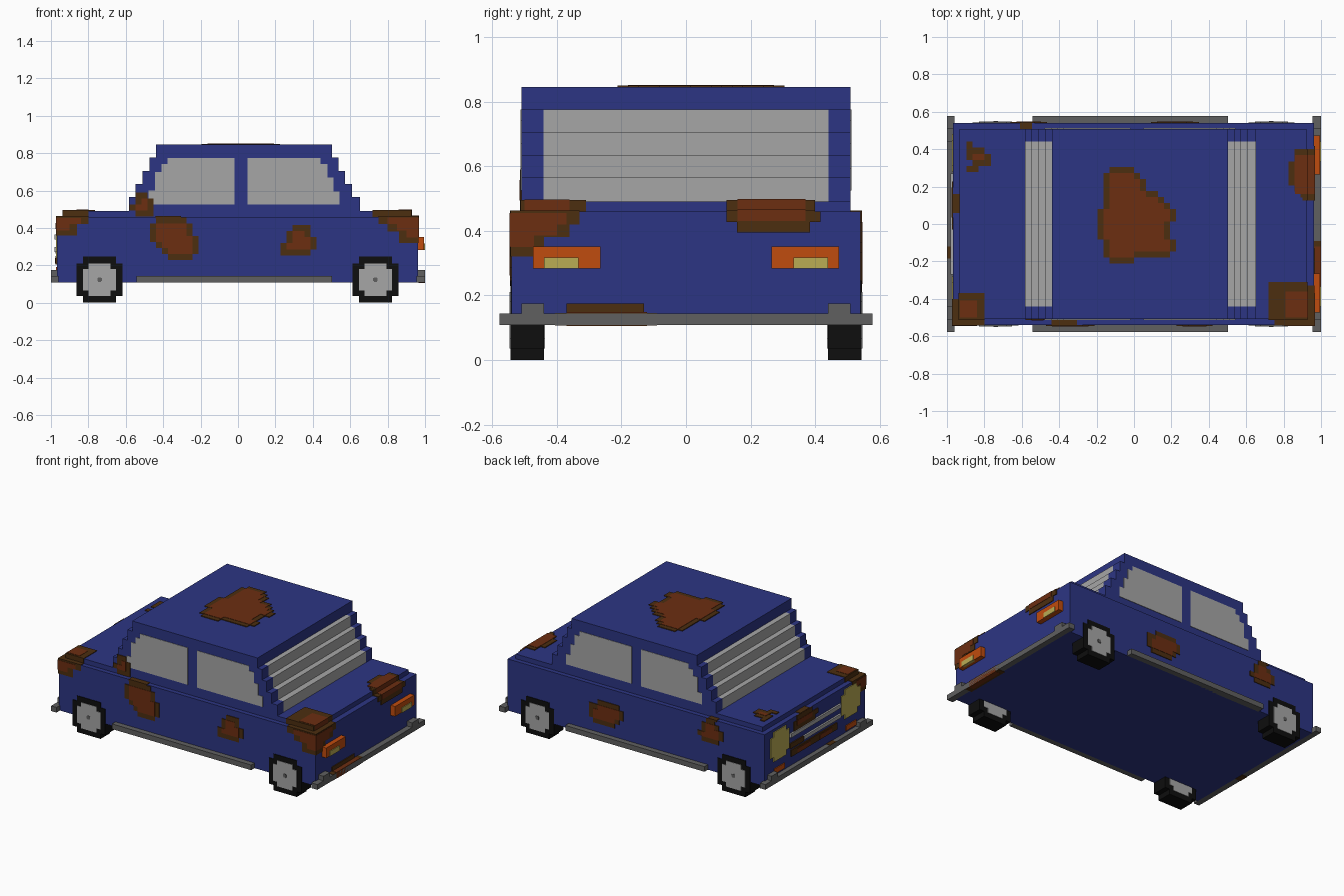
import bpy, bmesh

cube = bpy.data.objects.get("Cube")
if cube:
    bpy.data.objects.remove(cube, do_unlink=True)

V = 0.0323  # block size


def material(name, rgb):
    lin = [(c / 255 / 12.92 if c < 11 else ((c / 255 + 0.055) / 1.055) ** 2.4) for c in rgb] + [1]
    m = bpy.data.materials.new(name)
    m.use_nodes = True
    m.diffuse_color = lin
    bsdf = m.node_tree.nodes["Principled BSDF"]
    bsdf.inputs["Base Color"].default_value = lin
    bsdf.inputs["Roughness"].default_value = 0.8
    return m


BLUE = material("blue paint", (44, 53, 131))
GLASS = material("light grey", (166, 166, 166))
GREY = material("bumper grey", (96, 96, 96))
BLACK = material("tyre black", (14, 14, 14))
ORANGE = material("lamp orange", (192, 76, 14))
YELLOW = material("lamp yellow", (186, 172, 84))
RUST = material("rust", (108, 46, 17))
DARK = material("dark rust", (76, 46, 16))


def finish(name, bm, mat):
    bmesh.ops.recalc_face_normals(bm, faces=bm.faces)
    me = bpy.data.meshes.new(name)
    bm.to_mesh(me)
    bm.free()
    me.materials.append(mat)
    ob = bpy.data.objects.new(name, me)
    bpy.context.collection.objects.link(ob)
    return ob


def boxes(name, mat, *specs):
    """One object made of boxes given as x0, x1, y0, y1, z0, z1."""
    bm = bmesh.new()
    for x0, x1, y0, y1, z0, z1 in specs:
        for v in bmesh.ops.create_cube(bm, size=1)["verts"]:
            v.co.x = x1 if v.co.x > 0 else x0
            v.co.y = y1 if v.co.y > 0 else y0
            v.co.z = z1 if v.co.z > 0 else z0
    return finish(name, bm, mat)


def prism(name, mat, pts, lo, hi, axis="y"):
    """Extrude an outline along y (points x, z) or along x (points y, z)."""
    bm = bmesh.new()
    place = (lambda p, d: (p[0], d, p[1])) if axis == "y" else (lambda p, d: (d, p[0], p[1]))
    a = [bm.verts.new(place(p, lo)) for p in pts]
    b = [bm.verts.new(place(p, hi)) for p in pts]
    bm.faces.new(a)
    bm.faces.new(b[::-1])
    for i in range(len(pts)):
        j = (i + 1) % len(pts)
        bm.faces.new((a[i], a[j], b[j], b[i]))
    return finish(name, bm, mat)


def notched(cx, cz, r, n):
    """Square outline with its corners notched."""
    k = r - n
    q = [(k, r), (k, k), (r, k)]
    quads = q + [(x, -z) for x, z in q[::-1]] + [(-x, -z) for x, z in q] + [(-x, z) for x, z in q[::-1]]
    return [(cx + x, cz + z) for x, z in quads]


def patch(name, axis, sign, level, u0, v0, rows):
    """Rust patch from block rows (top down): dark rim, brown core."""
    cells = {(i, j) for j, (a, b) in enumerate(rows) for i in range(a, b)}
    core = {(i, j) for i, j in cells
            if {(i + 1, j), (i - 1, j), (i, j + 1), (i, j - 1)} <= cells}
    for part, mat, grid, t in (("rim", DARK, cells, 0.005), ("core", RUST, core, 0.007)):
        specs = []
        d = sorted((level - sign * 0.002, level + sign * t))
        for j in range(len(rows)):
            run = sorted(i for i, jj in grid if jj == j)
            if run:
                u = (u0 + run[0] * V, u0 + (run[-1] + 1) * V)
                v = (v0 - (j + 1) * V, v0 - j * V)
                specs.append({"x": (*d, *u, *v), "y": (*u, *d, *v), "z": (*u, *v, *d)}[axis])
        if specs:
            boxes(f"{name}_{part}", mat, *specs)


# Body and raised deck
boxes("lower_body", BLUE, (-0.968, 0.962, -0.54, 0.54, 0.109, 0.459))
boxes("deck", BLUE, (-0.933, 0.923, -0.509, 0.509, 0.45, 0.491))

# Stepped cabin: pillars, front and rear glass, roof
steps = [(-0.583, 0.652, 0.491, 0.565), (-0.547, 0.61, 0.565, 0.634),
         (-0.51, 0.572, 0.634, 0.705), (-0.474, 0.537, 0.705, 0.776)]
outline = [p for a, b, z0, z1 in steps for p in ((b, z0), (b, z1))]
outline += [p for a, b, z0, z1 in steps[::-1] for p in ((a, z1), (a, z0))]
boxes("windscreens", GLASS, *[(a, b, -0.441, 0.441, z0, z1) for a, b, z0, z1 in steps])
boxes("roof", BLUE, (-0.438, 0.503, -0.509, 0.509, 0.776, 0.845))

front_window = [(-.478, .524), (-.02, .524), (-.02, .775), (-.377, .775), (-.377, .742),
                (-.41, .742), (-.41, .70), (-.445, .70), (-.445, .60), (-.478, .60)]
rear_window = [(.05, .524), (.543, .524), (.543, .595), (.51, .595), (.51, .67),
               (.478, .67), (.478, .742), (.44, .742), (.44, .775), (.05, .775)]

for side, s in (("left", 1), ("right", -1)):
    def span(a, b):
        return sorted((s * a, s * b))
    prism(f"{side}_pillars", BLUE, outline, *span(0.44, 0.509))
    prism(f"{side}_front_window", GLASS, front_window, *span(0.507, 0.512))
    prism(f"{side}_rear_window", GLASS, rear_window, *span(0.507, 0.512))
    boxes(f"{side}_skirt", GREY, (-0.543, 0.503, *span(0.53, 0.577), 0.109, 0.144))
    # Wheels
    for end, cx in (("front", -0.74), ("rear", 0.735)):
        prism(f"{side}_{end}_tyre", BLACK, notched(cx, 0.123, 0.123, 0.035), *span(0.44, 0.544))
        prism(f"{side}_{end}_hub", GLASS, notched(cx, 0.123, 0.088, 0.03), *span(0.437, 0.547))
        prism(f"{side}_{end}_axle_cap", GREY, notched(cx, 0.123, 0.012, 0.004), *span(0.5, 0.55))
    # Lamps
    y0, y1 = span(0.265, 0.473)
    boxes(f"{side}_tail_lamp", ORANGE, (0.95, 0.995, y0, y1, 0.283, 0.351))
    boxes(f"{side}_reverse_lamp", YELLOW, (0.98, 1.0, *span(0.333, 0.44), 0.283, 0.317))
    prism(f"{side}_headlamp", YELLOW, notched(s * 0.38, 0.34, 0.1, 0.033), -0.974, -0.96, "x")
    boxes(f"{side}_indicator", ORANGE, (-0.974, -0.96, *span(0.33, 0.44), 0.155, 0.19))

# Bumpers with upright guards
for end, x0, x1 in (("front", -1.0, -0.96), ("rear", 0.955, 1.0)):
    boxes(f"{end}_bumper", GREY, (x0, x1, -0.577, 0.577, 0.109, 0.144),
          *[(x0, x1, c - 0.035, c + 0.035, 0.14, 0.175) for c in (-0.475, 0.475)])

# Grille bars
boxes("grille_bars", GLASS, (-0.98, -0.96, -0.27, 0.27, 0.338, 0.365),
      (-0.98, -0.96, -0.27, 0.13, 0.272, 0.297))
boxes("rusted_grille_bar", DARK, (-0.976, -0.96, -0.23, 0.26, 0.205, 0.25),
      (-0.976, -0.96, 0.13, 0.27, 0.262, 0.297))
boxes("rusted_grille_core", RUST, (-0.979, -0.96, -0.17, -0.04, 0.21, 0.24),
      (-0.979, -0.96, 0.06, 0.2, 0.21, 0.24))

# Rust on roof, bonnet and boot
patch("roof_rust", "z", 1, 0.845, -0.195, 0.305,
      [(2, 6), (1, 7), (1, 8), (1, 8), (1, 10), (1, 11), (1, 12), (0, 13), (0, 13),
       (0, 12), (0, 12), (0, 12), (1, 13), (1, 13), (1, 12), (2, 6)])
patch("bonnet_rust", "z", 1, 0.491, -0.895, 0.44, [(0, 1), (0, 3), (0, 4), (1, 4), (0, 2)])
patch("boot_rust", "z", 1, 0.491, 0.825, 0.40, [(1, 3), (1, 3), (0, 3), (0, 3), (0, 3), (0, 3), (1, 3), (2, 3)])
patch("tail_rust", "x", 1, 0.962, 0.125, 0.459, [(0, 9), (1, 8)])
boxes("boot_edge_rust", DARK, (0.9, 0.967, 0.125, 0.40, 0.44, 0.464), (0.9, 0.928, 0.125, 0.40, 0.45, 0.495))
boxes("boot_edge_rust_core", RUST, (0.86, 0.93, 0.16, 0.37, 0.46, 0.498), (0.9, 0.969, 0.16, 0.37, 0.43, 0.466))

# Rust on the flanks
patch("right_door_rust", "y", -1, -0.54, -0.47, 0.455,
      [(1, 6), (0, 7), (0, 7), (0, 8), (1, 8), (2, 8), (3, 7)])
boxes("right_ledge_rust", DARK, (-0.44, -0.305, -0.545, -0.505, 0.45, 0.463))
patch("right_rear_rust", "y", -1, -0.54, 0.226, 0.415, [(2, 5), (1, 5), (1, 6), (0, 6), (0, 5)])
patch("right_pillar_rust", "y", -1, -0.509, -0.58, 0.59, [(1, 3), (1, 4), (0, 4), (1, 4)])
patch("left_door_rust", "y", 1, 0.54, 0.09, 0.365, [(1, 6), (0, 8), (0, 8), (1, 8), (2, 7)])
patch("left_wing_rust", "y", 1, 0.54, -0.66, 0.459, [(2, 4), (1, 5), (0, 5), (0, 6), (1, 5)])
boxes("left_ledge_rust", DARK, (-0.61, -0.545, 0.505, 0.545, 0.45, 0.463))

# Rust on the nose
patch("nose_rust", "x", -1, -0.968, -0.03, 0.459, [(2, 7), (0, 8), (1, 8)])
boxes("nose_ledge_rust", DARK, (-0.972, -0.93, 0.06, 0.16, 0.45, 0.463))

# Rusted corners wrapping the body and the deck edge
boxes("rear_corner_rust", DARK,
      (0.72, 0.927, -0.513, -0.31, 0.45, 0.495), (0.75, 0.966, -0.544, -0.33, 0.42, 0.463),
      (0.80, 0.966, -0.544, -0.36, 0.38, 0.42), (0.86, 0.966, -0.544, -0.44, 0.32, 0.38))
boxes("rear_corner_rust_core", RUST,
      (0.81, 0.93, -0.50, -0.36, 0.45, 0.497), (0.80, 0.968, -0.546, -0.37, 0.42, 0.455),
      (0.85, 0.968, -0.546, -0.40, 0.385, 0.42), (0.90, 0.968, -0.546, -0.47, 0.35, 0.385))
boxes("front_corner_rust", DARK,
      (-0.937, -0.80, -0.513, -0.37, 0.45, 0.495), (-0.972, -0.80, -0.544, -0.40, 0.42, 0.463),
      (-0.972, -0.86, -0.544, -0.44, 0.36, 0.42))
boxes("front_corner_rust_core", RUST,
      (-0.93, -0.84, -0.50, -0.41, 0.45, 0.497), (-0.974, -0.84, -0.546, -0.44, 0.42, 0.452),
      (-0.974, -0.90, -0.546, -0.48, 0.385, 0.42))

# Rusted bumper sections
boxes("rear_bumper_rust", DARK, (0.95, 1.0, -0.405, -0.09, 0.107, 0.146), (0.95, 0.968, -0.37, -0.13, 0.14, 0.175))
boxes("rear_bumper_rust_core", RUST, (0.965, 1.0, -0.37, -0.12, 0.106, 0.148))
boxes("front_bumper_rust", DARK, (-1.0, -0.96, -0.185, -0.12, 0.107, 0.146))
